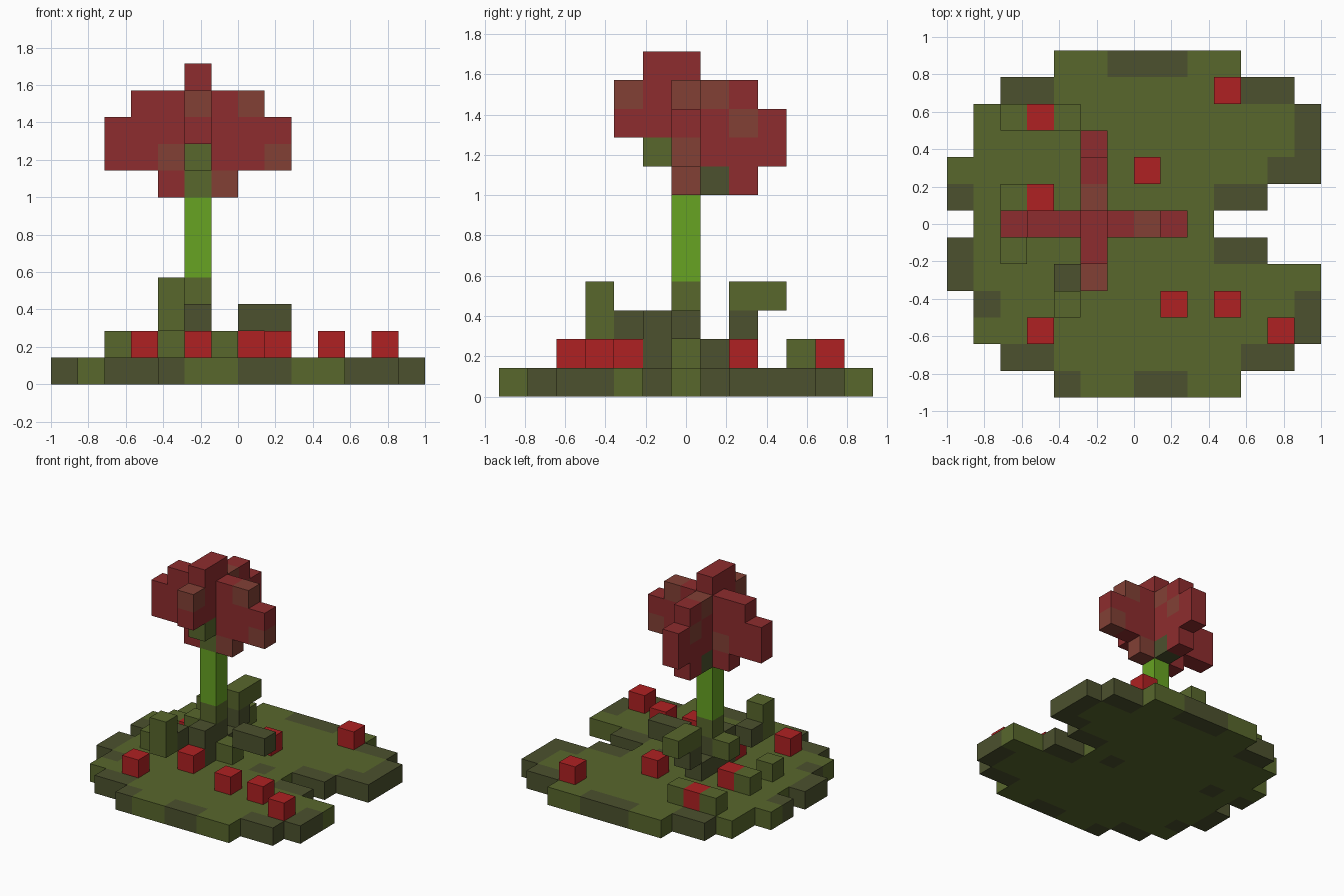
import bpy
import bmesh
from mathutils import Vector

cube = bpy.data.objects.get("Cube")
if cube:
    bpy.data.objects.remove(cube, do_unlink=True)

U = 1 / 7                          # edge of one block
ORIGIN = Vector((-7, -6.5, 0))     # corner of the block grid


def linear(c):
    c /= 255
    return c / 12.92 if c <= 0.04045 else ((c + 0.055) / 1.055) ** 2.4


def material(name, *rgb):
    color = (*[linear(c) for c in rgb], 1)
    mat = bpy.data.materials.new(name)
    mat.use_nodes = True
    mat.diffuse_color = color
    mat.node_tree.nodes["Principled BSDF"].inputs["Base Color"].default_value = color
    return mat


PALETTE = {
    "g": material("moss green", 88, 103, 44),
    "d": material("dark olive", 76, 81, 46),
    "s": material("stem green", 103, 163, 34),
    "r": material("petal red", 141, 44, 46),
    "b": material("petal brown", 130, 64, 53),
    "c": material("blossom red", 175, 33, 34),
}

SIDES = [Vector(v) for v in ((1, 0, 0), (-1, 0, 0), (0, 1, 0),
                             (0, -1, 0), (0, 0, 1), (0, 0, -1))]


def build(name, cells):
    """Make one object from {(i, j, k): colour key}, leaving out inner faces."""
    bm = bmesh.new()
    keys = sorted(set(cells.values()))
    for cell, key in cells.items():
        center = Vector(cell) + Vector((0.5, 0.5, 0.5))
        for n in SIDES:
            if tuple(int(c) for c in Vector(cell) + n) in cells:
                continue
            a = Vector((n.y, n.z, n.x))
            b = n.cross(a)
            corners = [(a + b), (b - a), (-a - b), (a - b)]
            verts = [bm.verts.new((center + (n + c) / 2 + ORIGIN) * U) for c in corners]
            bm.faces.new(verts).material_index = keys.index(key)
    bmesh.ops.remove_doubles(bm, verts=bm.verts, dist=0.001)
    mesh = bpy.data.meshes.new(name)
    bm.to_mesh(mesh)
    bm.free()
    for key in keys:
        mesh.materials.append(PALETTE[key])
    obj = bpy.data.objects.new(name, mesh)
    bpy.context.collection.objects.link(obj)


def read_map(rows, place):
    """Turn a drawn map (top row first) into cells; place(column, row) gives the cell."""
    return {place(c, r): key
            for r, row in enumerate(reversed(rows))
            for c, key in enumerate(row) if key != "."}


# Mossy ground pad, drawn from above with the back row first
ground = [
    "....ggdddgg...",
    "..ddgggggggdd.",
    ".ggggggggggggd",
    ".ggggggggggggd",
    "ggggggggggggdd",
    "dgdgggggggdd..",
    ".gggggggdg....",
    "dgggggggggdd..",
    "dggggggggggggg",
    ".dgggggggggggd",
    ".ggggggggggggd",
    "..ddgggggggdd.",
    "....dggddgg...",
]
build("ground_pad", read_map(ground, lambda c, r: (c, r, 0)))

# Stem, dark at the foot and bright above
build("stem", {(5, 6, k + 1): key for k, key in enumerate("ddgsss")})

# Flower head: two crossing upright petal planes
petals_across = [
    "...r...",
    ".rrrrb.",
    "rrrrrrr",
    "rrbgrrb",
    "..rgb..",
]
petals_deep = [
    ".rr...",
    "brrbr.",
    "rrrrbr",
    ".ggrrr",
    "..gdr.",
]
head = read_map(petals_across, lambda c, r: (c + 2, 6, r + 7))
head.update(read_map(petals_deep, lambda c, r: (5, c + 4, r + 7)))
build("flower_head", head)

# Leaves curling out of the stem foot
build("front_leaf", {(5, 5, 1): "d", (5, 5, 2): "d", (4, 4, 2): "d",
                     (4, 3, 2): "g", (4, 3, 3): "g"})
build("back_leaf", {(5, 7, 1): "d", (5, 8, 2): "d", (5, 8, 3): "g", (5, 9, 3): "g"})
build("left_leaf", {(6, 6, 1): "g", (7, 6, 2): "d", (8, 6, 2): "d"})
build("right_leaf", {(4, 6, 2): "g"})

# Low moss tufts
for n, (i, j) in enumerate([(2, 10), (4, 10), (2, 7), (2, 5)]):
    build(f"moss_tuft_{n + 1}", {(i, j, 1): "g"})

# Small blossoms scattered on the ground
for n, (i, j) in enumerate([(3, 10), (3, 7), (3, 2), (5, 4), (8, 3),
                            (10, 3), (12, 2), (10, 11), (7, 8)]):
    build(f"small_blossom_{n + 1}", {(i, j, 1): "c"})
